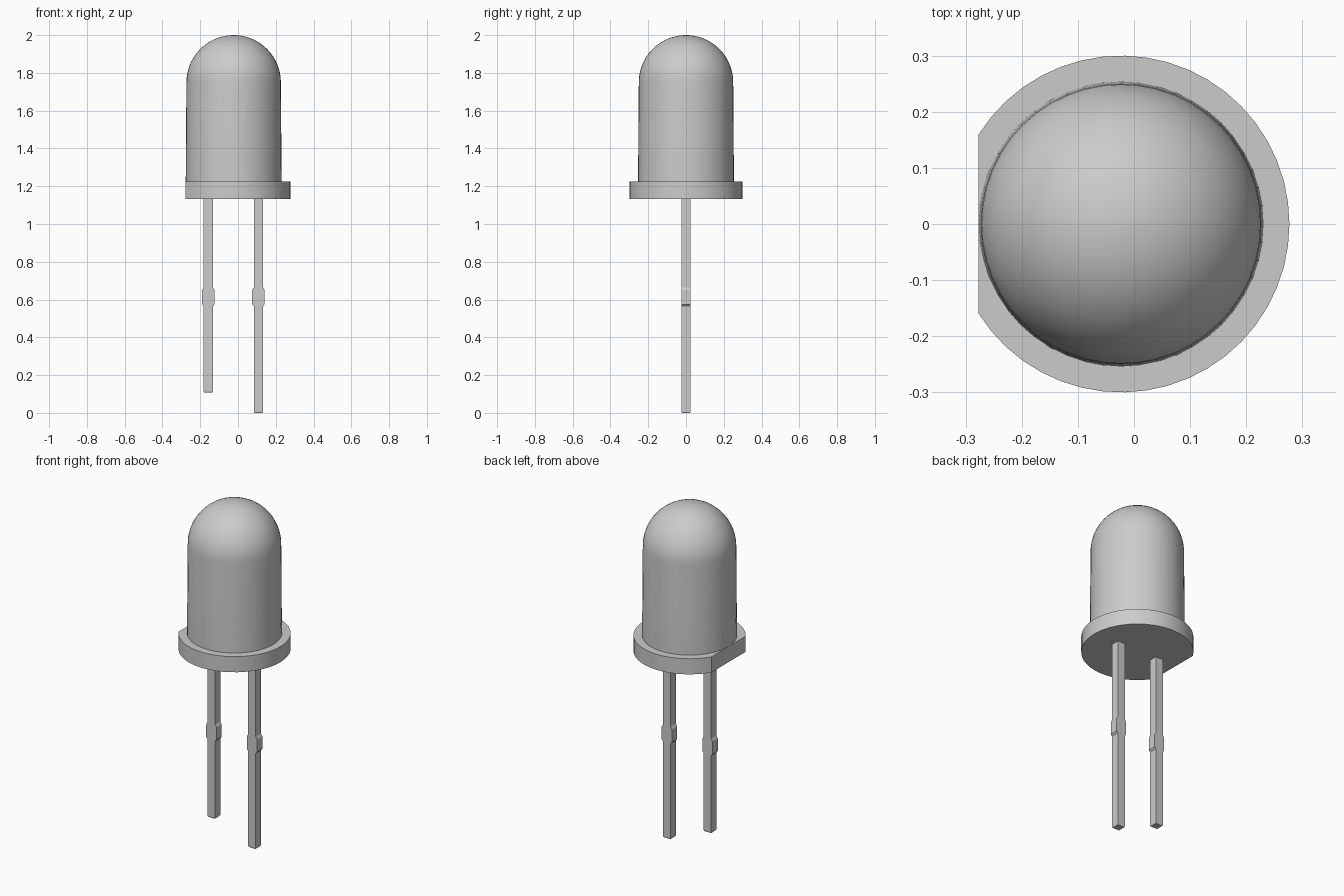
import bpy, bmesh, math

if "Cube" in bpy.data.objects:
    bpy.data.objects.remove(bpy.data.objects["Cube"])

CX = -0.023          # axis of the round body

grey = bpy.data.materials.new("light_grey")
grey.diffuse_color = (0.6, 0.6, 0.6, 1)
grey.use_nodes = True
grey.node_tree.nodes["Principled BSDF"].inputs["Base Color"].default_value = grey.diffuse_color


def finish(name, bm, smooth=False):
    bmesh.ops.recalc_face_normals(bm, faces=bm.faces)
    me = bpy.data.meshes.new(name)
    bm.to_mesh(me)
    bm.free()
    me.materials.append(grey)
    ob = bpy.data.objects.new(name, me)
    bpy.context.collection.objects.link(ob)
    if smooth:
        bpy.ops.object.select_all(action='DESELECT')
        ob.select_set(True)
        bpy.context.view_layer.objects.active = ob
        bpy.ops.object.shade_smooth_by_angle(angle=math.radians(35))
    return ob


def loft(bm, rings):
    """Skin a stack of equal-sized rings and cap both ends."""
    loops = [[bm.verts.new(p) for p in ring] for ring in rings]
    for a, b in zip(loops, loops[1:]):
        n = len(a)
        for i in range(n):
            j = (i + 1) % n
            bm.faces.new((a[i], a[j], b[j], b[i]))
    bm.faces.new(loops[0][::-1])
    bm.faces.new(loops[-1])


def circle(r, z, n=48):
    return [(CX + r * math.cos(2 * math.pi * i / n),
             r * math.sin(2 * math.pi * i / n), z) for i in range(n)]


# Bulb: slightly tapered cylinder with a hemispherical dome
bm = bmesh.new()
R, ZC = 0.25, 1.75
rings = [circle(0.254, 1.2), circle(R, ZC)]
rings += [circle(R * math.cos(a), ZC + R * math.sin(a))
          for a in (math.pi / 2 * k / 14 for k in range(1, 14))]
rings.append(circle(0.004, ZC + R))
loft(bm, rings)
finish("bulb", bm, True)

# Flange: disc with one side cut flat
bm = bmesh.new()
FLAT = -0.277
half = math.acos((FLAT - CX) / 0.30)
N = 40
outline = [(CX + 0.30 * math.cos(a), 0.30 * math.sin(a))
           for a in (-half + 2 * half * i / N for i in range(N + 1))]
loft(bm, [[(x, y, z) for x, y in outline] for z in (1.132, 1.224)])
finish("flange", bm, True)


# Leads: square pins with a wider stop partway up
def lead(name, x, bottom):
    bm = bmesh.new()
    w, d, wide = 0.0245, 0.0245, 0.033
    steps = [(bottom, w - 0.003, d - 0.003), (bottom + 0.006, w, d),
             (0.565, w, d), (0.575, wide, d), (0.65, wide, d),
             (0.665, w, d), (1.14, w, d)]
    loft(bm, [[(x - a, -b, z), (x + a, -b, z), (x + a, b, z), (x - a, b, z)]
              for z, a, b in steps])
    finish(name, bm)


lead("short_lead", -0.157, 0.107)
lead("long_lead", 0.108, 0.0)
